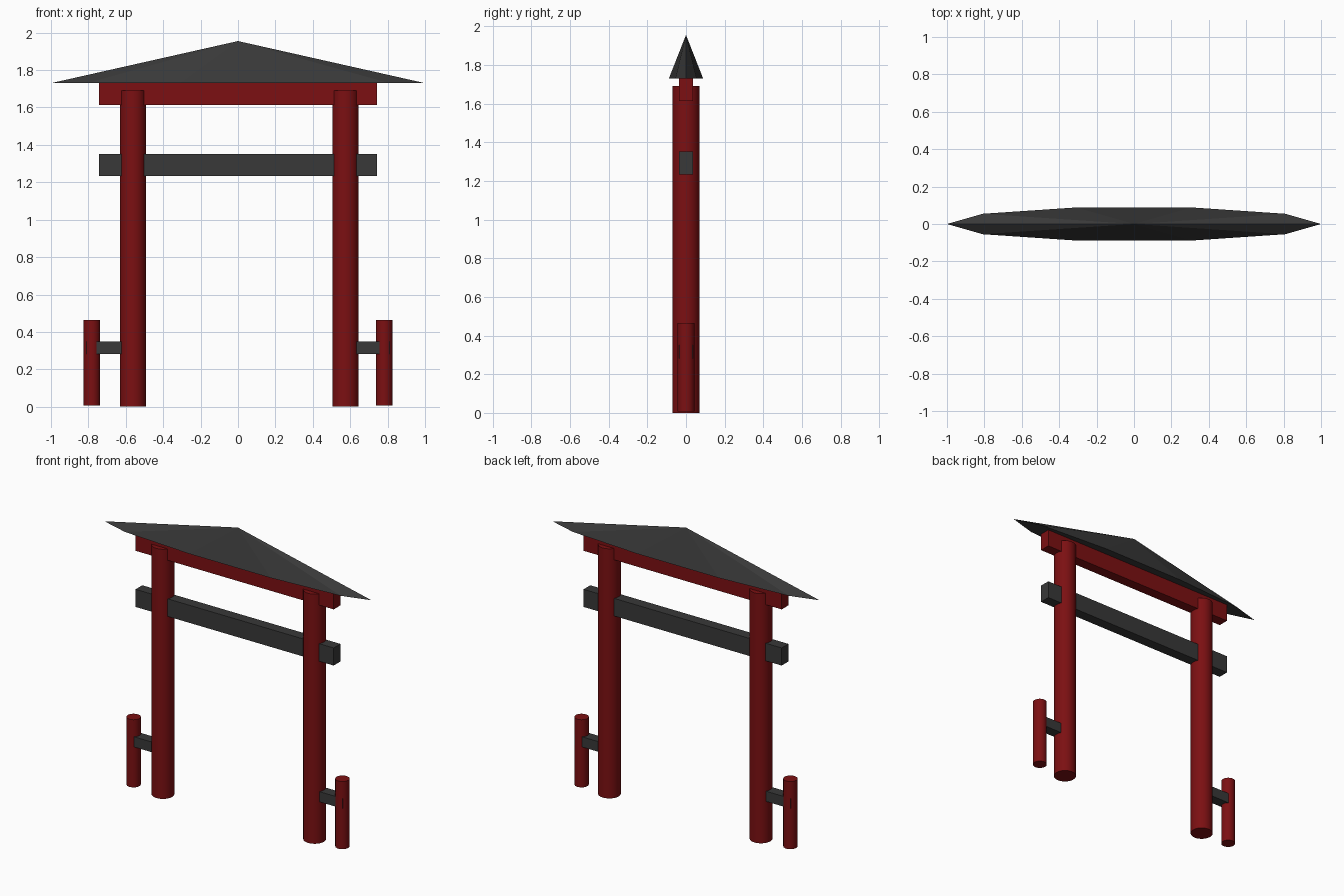
import bpy, math

if "Cube" in bpy.data.objects:
    bpy.data.objects.remove(bpy.data.objects["Cube"])


def material(name, color):
    m = bpy.data.materials.new(name)
    m.diffuse_color = color
    m.use_nodes = True
    m.node_tree.nodes["Principled BSDF"].inputs["Base Color"].default_value = m.diffuse_color
    return m


RED = material("red_paint", (0.2, 0.005, 0.006, 1))
DARK = material("dark_grey", (0.04, 0.04, 0.04, 1))


def finish(name, mat):
    ob = bpy.context.object
    ob.name = name
    bpy.ops.object.transform_apply(location=False, rotation=False, scale=True)
    ob.data.materials.append(mat)
    return ob


def beam(name, x0, x1, y, z0, z1, mat):
    bpy.ops.mesh.primitive_cube_add(size=1, location=((x0 + x1) / 2, 0, (z0 + z1) / 2))
    bpy.context.object.scale = (abs(x1 - x0), 2 * y, z1 - z0)
    finish(name, mat)


def post(name, x, r, z0, z1):
    bpy.ops.mesh.primitive_cylinder_add(vertices=32, radius=r, depth=z1 - z0,
                                        location=(x, 0, (z0 + z1) / 2))
    finish(name, RED)
    bpy.ops.object.shade_smooth_by_angle(angle=math.radians(30))


# Roof: flattened ten-sided cone with a corner at each end
bpy.ops.mesh.primitive_cone_add(vertices=10, radius1=1, depth=0.225,
                                location=(0, 0, 1.8425), rotation=(0, 0, math.pi / 2))
bpy.ops.object.transform_apply(location=False, rotation=True, scale=False)
bpy.context.object.scale = (1, 0.093, 1)
finish("roof", DARK)

# Crossbeams
beam("top_beam", -0.742, 0.742, 0.036, 1.613, 1.732, RED)
beam("lower_beam", -0.742, 0.742, 0.036, 1.233, 1.352, DARK)

# Pillars, side posts and the short bars joining them
for side, s, px in (("left", -1, 0.562), ("right", 1, 0.574)):
    post(side + "_pillar", s * px, 0.07, 0, 1.69)
    post(side + "_side_post", s * 0.782, 0.044, 0.007, 0.465)
    beam(side + "_connector", s * 0.56, s * 0.809, 0.035, 0.281, 0.35, DARK)
